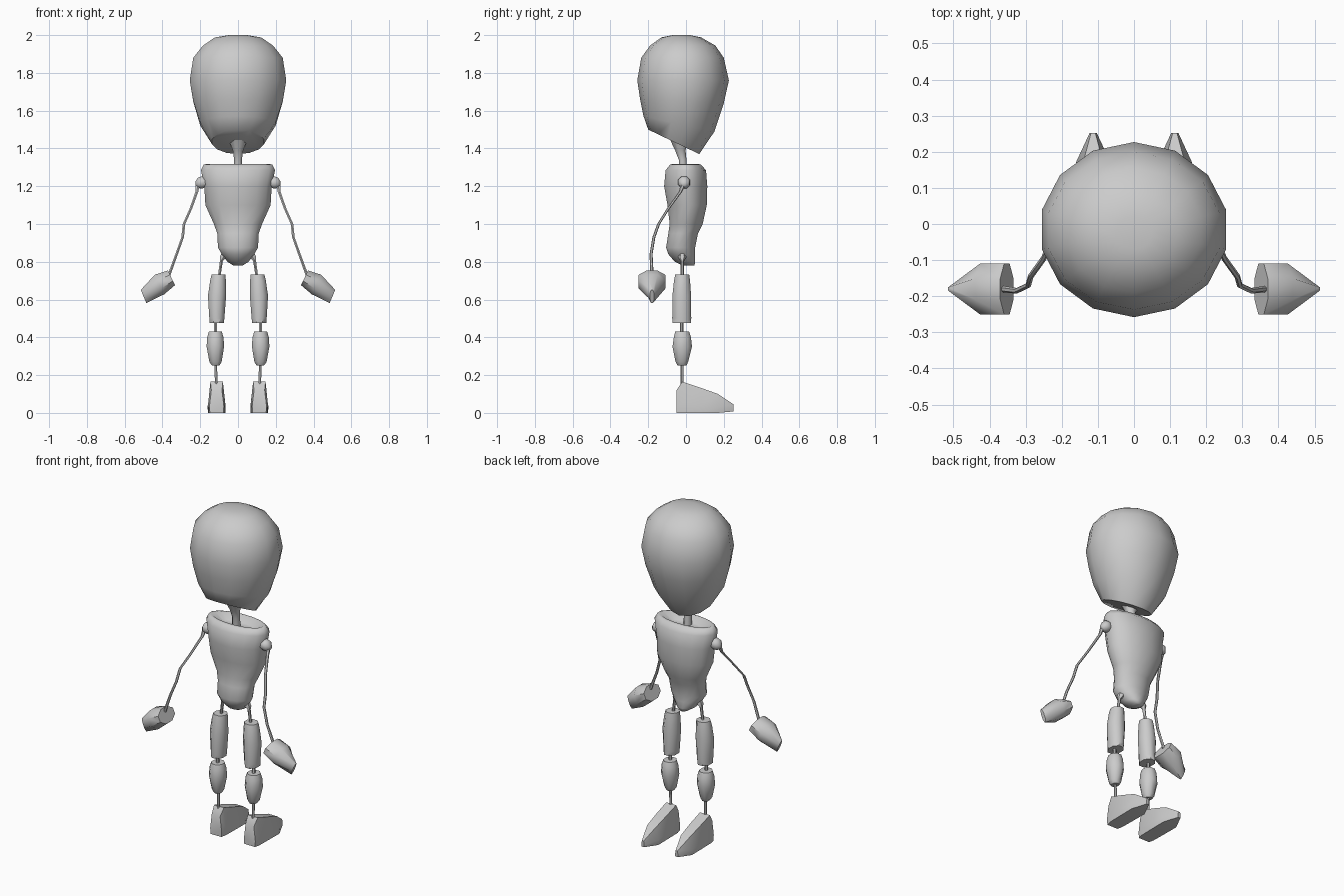
import bpy, bmesh, math
from mathutils import Vector

grey = bpy.data.materials.new("clay grey")
grey.diffuse_color = (0.6, 0.6, 0.6, 1)


def loft(name, sections, n=12, mirror=False, angle=50):
    """Skin rings given as (centre, half-axis u, half-axis v); close both ends."""
    bm = bmesh.new()
    rings = []
    for c, u, v in sections:
        ring = []
        for i in range(n):
            a = 2 * math.pi * (i + 0.5) / n
            ring.append(bm.verts.new(Vector(c) + Vector(u) * math.cos(a) + Vector(v) * math.sin(a)))
        rings.append(ring)
    for a, b in zip(rings, rings[1:]):
        for i in range(n):
            j = (i + 1) % n
            bm.faces.new((a[i], a[j], b[j], b[i]))
    bm.faces.new(rings[0])
    bm.faces.new(rings[-1])
    bmesh.ops.recalc_face_normals(bm, faces=bm.faces)
    me = bpy.data.meshes.new(name)
    bm.to_mesh(me)
    bm.free()
    me.materials.append(grey)
    ob = bpy.data.objects.new(name, me)
    bpy.context.collection.objects.link(ob)
    bpy.ops.object.select_all(action='DESELECT')
    ob.select_set(True)
    bpy.context.view_layer.objects.active = ob
    bpy.ops.object.shade_smooth_by_angle(angle=math.radians(angle))
    if mirror:
        ob.modifiers.new("Mirror", 'MIRROR')
    return ob


def stack(name, rows, **kw):
    """Rows of (x, z, half width, y min, y max, slope along y)."""
    secs = []
    for x, z, rx, y0, y1, slope in rows:
        ry = (y1 - y0) / 2
        secs.append(((x, (y0 + y1) / 2, z), (rx, 0, 0), (0, ry, ry * slope)))
    return loft(name, secs, **kw)


def wire(name, path, n=6, **kw):
    """Thin rod through (x, y, z, radius) points."""
    return loft(name, [((x, y, z), (r, 0, 0), (0, r, 0)) for x, y, z, r in path], n=n, **kw)


# Head: egg with a slanted flat underside
stack("head", [
    (0, 1.435, 0.14, -0.20, 0.07, -0.48),
    (0, 1.53, 0.205, -0.225, 0.15, -0.22),
    (0, 1.65, 0.243, -0.243, 0.20, -0.05),
    (0, 1.76, 0.262, -0.258, 0.227, 0),
    (0, 1.88, 0.243, -0.237, 0.20, 0),
    (0, 1.945, 0.19, -0.19, 0.155, 0),
    (0, 1.988, 0.125, -0.13, 0.08, 0),
    (0, 2.0, 0.05, -0.07, 0.02, 0)], n=14)

# Neck
wire("neck", [(0, -0.015, 1.25, 0.025), (0, -0.018, 1.34, 0.022),
              (0, -0.03, 1.39, 0.03), (0, -0.035, 1.45, 0.055)], n=8)

# Torso with a dished top
stack("torso", [
    (0, 0.78, 0.025, -0.02, 0.045, 0),
    (0, 0.80, 0.057, -0.06, 0.05, 0),
    (0, 0.84, 0.088, -0.095, 0.05, 0),
    (0, 0.875, 0.108, -0.107, 0.05, 0),
    (0, 0.95, 0.112, -0.095, 0.065, 0),
    (0, 1.0, 0.13, -0.088, 0.09, 0),
    (0, 1.10, 0.176, -0.10, 0.112, 0),
    (0, 1.20, 0.182, -0.118, 0.115, 0),
    (0, 1.285, 0.20, -0.11, 0.108, 0),
    (0, 1.315, 0.185, -0.085, 0.08, 0),
    (0, 1.318, 0.165, -0.07, 0.065, 0),
    (0, 1.285, 0.10, -0.045, 0.04, 0)], n=16, angle=70)

# Shoulder knobs
loft("shoulder", [((x, -0.01, z), (0, r, 0), (0, 0, r)) for x, z, r in (
    (0.16, 1.22, 0.022), (0.19, 1.22, 0.035), (0.212, 1.218, 0.03), (0.226, 1.212, 0.012))],
    n=8, mirror=True)

# Arms
wire("arm", [(0.212, -0.01, 1.22, 0.014), (0.218, -0.03, 1.17, 0.009),
             (0.25, -0.095, 1.08, 0.008), (0.286, -0.145, 1.0, 0.008),
             (0.293, -0.17, 0.93, 0.008), (0.325, -0.185, 0.84, 0.008),
             (0.365, -0.18, 0.73, 0.009)], mirror=True)

# Hands: mitten wedges narrowing to an upright edge
loft("hand", [
    ((0.352, -0.18, 0.715), (0.02, 0, 0.042), (0, 0.076, 0)),
    ((0.415, -0.18, 0.68), (0.027, 0, 0.056), (0, 0.077, 0)),
    ((0.50, -0.18, 0.616), (0.016, 0, 0.038), (0, 0.012, 0))], n=8, mirror=True)

# Hips
wire("hip", [(0.07, -0.02, 0.86, 0.012), (0.077, -0.02, 0.825, 0.022),
             (0.088, -0.02, 0.805, 0.009), (0.1, -0.02, 0.72, 0.008)], mirror=True)

# Thighs
stack("thigh", [
    (0.113, 0.475, 0.041, -0.075, 0.03, 0),
    (0.112, 0.50, 0.043, -0.077, 0.032, 0),
    (0.111, 0.62, 0.052, -0.076, 0.031, 0),
    (0.106, 0.70, 0.045, -0.067, 0.025, 0),
    (0.103, 0.732, 0.040, -0.06, 0.02, 0)], n=8, mirror=True)

# Knees and ankles
wire("knee", [(0.12, -0.022, 0.40, 0.009), (0.12, -0.022, 0.50, 0.009)], mirror=True)
wire("ankle", [(0.115, -0.02, 0.13, 0.008), (0.118, -0.02, 0.28, 0.008)], mirror=True)

# Shins
stack("shin", [
    (0.118, 0.25, 0.021, -0.046, 0.004, 0),
    (0.119, 0.27, 0.035, -0.058, 0.014, 0),
    (0.12, 0.35, 0.050, -0.076, 0.036, 0),
    (0.12, 0.40, 0.047, -0.068, 0.030, 0),
    (0.12, 0.43, 0.037, -0.06, 0.02, 0)], n=8, mirror=True)

# Feet: four-sided wedges, wide sole, tapering to the toe
bm = bmesh.new()
rings = []
for y, zb, zt, wb, wt in ((-0.05, 0.0, 0.12, 0.036, 0.028), (-0.02, 0.0, 0.165, 0.043, 0.033),
                          (0.08, 0.0, 0.132, 0.045, 0.032), (0.17, 0.0, 0.10, 0.046, 0.028),
                          (0.252, 0.008, 0.045, 0.008, 0.006)):
    zm = zb + (zt - zb) * 0.3
    pts = ((-wb, zb), (wb, zb), (wb + 0.002, zm), (wt, zt), (-wt, zt), (-wb - 0.002, zm))
    rings.append([bm.verts.new((0.113 + x, y, z)) for x, z in pts])
for a, b in zip(rings, rings[1:]):
    for i in range(6):
        j = (i + 1) % 6
        bm.faces.new((a[i], a[j], b[j], b[i]))
bm.faces.new(rings[0])
bm.faces.new(rings[-1])
bmesh.ops.recalc_face_normals(bm, faces=bm.faces)
me = bpy.data.meshes.new("foot")
bm.to_mesh(me)
bm.free()
me.materials.append(grey)
foot = bpy.data.objects.new("foot", me)
bpy.context.collection.objects.link(foot)
bpy.ops.object.select_all(action='DESELECT')
foot.select_set(True)
bpy.context.view_layer.objects.active = foot
bpy.ops.object.shade_smooth_by_angle(angle=math.radians(50))
foot.modifiers.new("Mirror", 'MIRROR')
